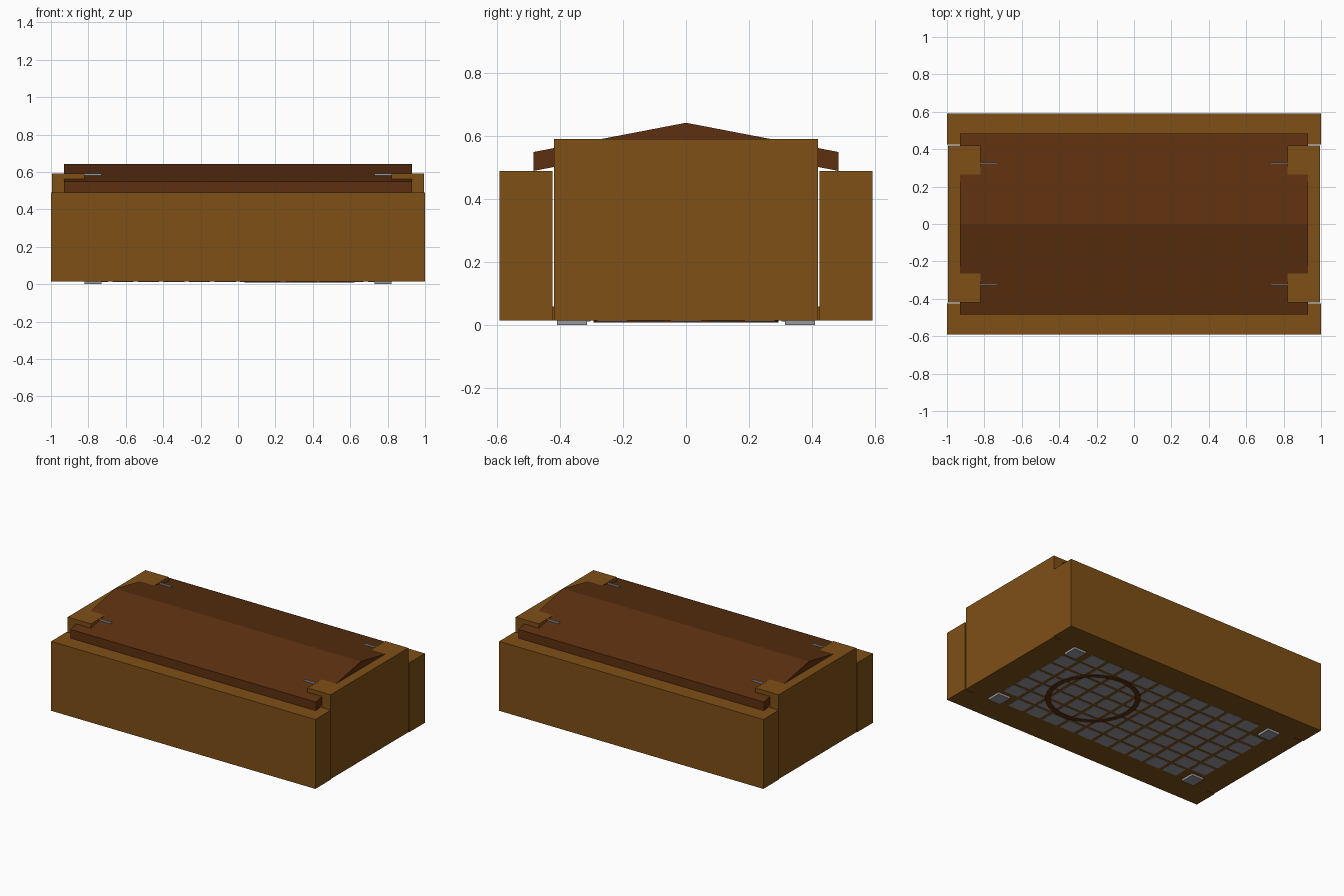
import bpy, bmesh, math

if "Cube" in bpy.data.objects:
    bpy.data.objects.remove(bpy.data.objects["Cube"])

def material(name, color):
    m = bpy.data.materials.new(name)
    m.diffuse_color = (*color, 1)
    m.use_nodes = True
    m.node_tree.nodes["Principled BSDF"].inputs["Base Color"].default_value = m.diffuse_color
    return m

wood = material("light_wood", (0.21, 0.08, 0.008))
dark = material("dark_wood", (0.11, 0.03, 0.005))
metal = material("metal", (0.32, 0.32, 0.34))

def finish(bm, name, mat):
    bmesh.ops.recalc_face_normals(bm, faces=bm.faces)
    me = bpy.data.meshes.new(name)
    bm.to_mesh(me)
    bm.free()
    ob = bpy.data.objects.new(name, me)
    bpy.context.collection.objects.link(ob)
    me.materials.append(mat)
    return ob

def add_box(bm, x0, x1, y0, y1, z0, z1):
    vs = bmesh.ops.create_cube(bm, size=1)["verts"]
    bmesh.ops.scale(bm, vec=(x1 - x0, y1 - y0, z1 - z0), verts=vs)
    bmesh.ops.translate(bm, vec=((x0 + x1) / 2, (y0 + y1) / 2, (z0 + z1) / 2), verts=vs)

def box(name, mat, *b):
    bm = bmesh.new()
    add_box(bm, *b)
    return finish(bm, name, mat)

def prism(name, mat, profile, x0, x1):
    bm = bmesh.new()
    f = bm.faces.new([bm.verts.new((x0, y, z)) for y, z in profile])
    g = bmesh.ops.extrude_face_region(bm, geom=[f])["geom"]
    bmesh.ops.translate(bm, vec=(x1 - x0, 0, 0),
                        verts=[v for v in g if isinstance(v, bmesh.types.BMVert)])
    return finish(bm, name, mat)

def mirror(ob, x=False, y=False):
    m = ob.modifiers.new("mirror", "MIRROR")
    m.use_axis = (x, y, False)
    return ob

# Thick long walls and taller end panels, with a thin seam between
mirror(box("long_walls", wood, -1, 1, 0.424, 0.592, 0.015, 0.49), y=True)
mirror(box("end_panels", wood, 0.93, 0.995, -0.42, 0.42, 0.015, 0.592), x=True)

# Floor board
box("floor", wood, -0.93, 0.93, -0.424, 0.424, 0.015, 0.06)

# Shallow gabled lid
prism("gabled_lid", dark, [(-0.485, 0.49), (-0.485, 0.55), (0, 0.643),
      (0.485, 0.55), (0.485, 0.49), (0, 0.583)], -0.93, 0.93)

# Wedge tabs holding the lid at the corners, with small pins
mirror(prism("corner_tabs", wood, [(0.26, 0.592), (0.42, 0.592), (0.42, 0.558)],
             0.82, 0.935), x=True, y=True)
mirror(box("tab_pins", metal, 0.73, 0.825, 0.32, 0.328, 0.58, 0.592), x=True, y=True)

# Corner feet
mirror(box("feet", metal, 0.73, 0.82, 0.315, 0.41, 0.0, 0.017), x=True, y=True)

# Grille panes under the floor
bm = bmesh.new()
nx, ny = 12, 7
px, py = 1.64 / nx, 0.82 / ny
for i in range(nx):
    for j in range(ny):
        if i in (0, nx - 1) and j in (0, ny - 1):
            continue
        x, y = -0.82 + i * px, -0.41 + j * py
        add_box(bm, x + 0.012, x + px - 0.012, y + 0.01, y + py - 0.01,
                0.012 + 0.001 * ((i + j) % 2), 0.02)
finish(bm, "grille_panes", metal)

# Flat ring on the underside
bm = bmesh.new()
n = 32
rows = []
for r, z in ((0.26, 0.009), (0.294, 0.009), (0.294, 0.016), (0.26, 0.016)):
    rows.append([bm.verts.new((0.33 + r * math.cos(2 * math.pi * k / n),
                               r * math.sin(2 * math.pi * k / n), z)) for k in range(n)])
for a in range(4):
    p, q = rows[a], rows[(a + 1) % 4]
    for k in range(n):
        bm.faces.new((p[k], p[(k + 1) % n], q[(k + 1) % n], q[k]))
finish(bm, "underside_ring", dark)
